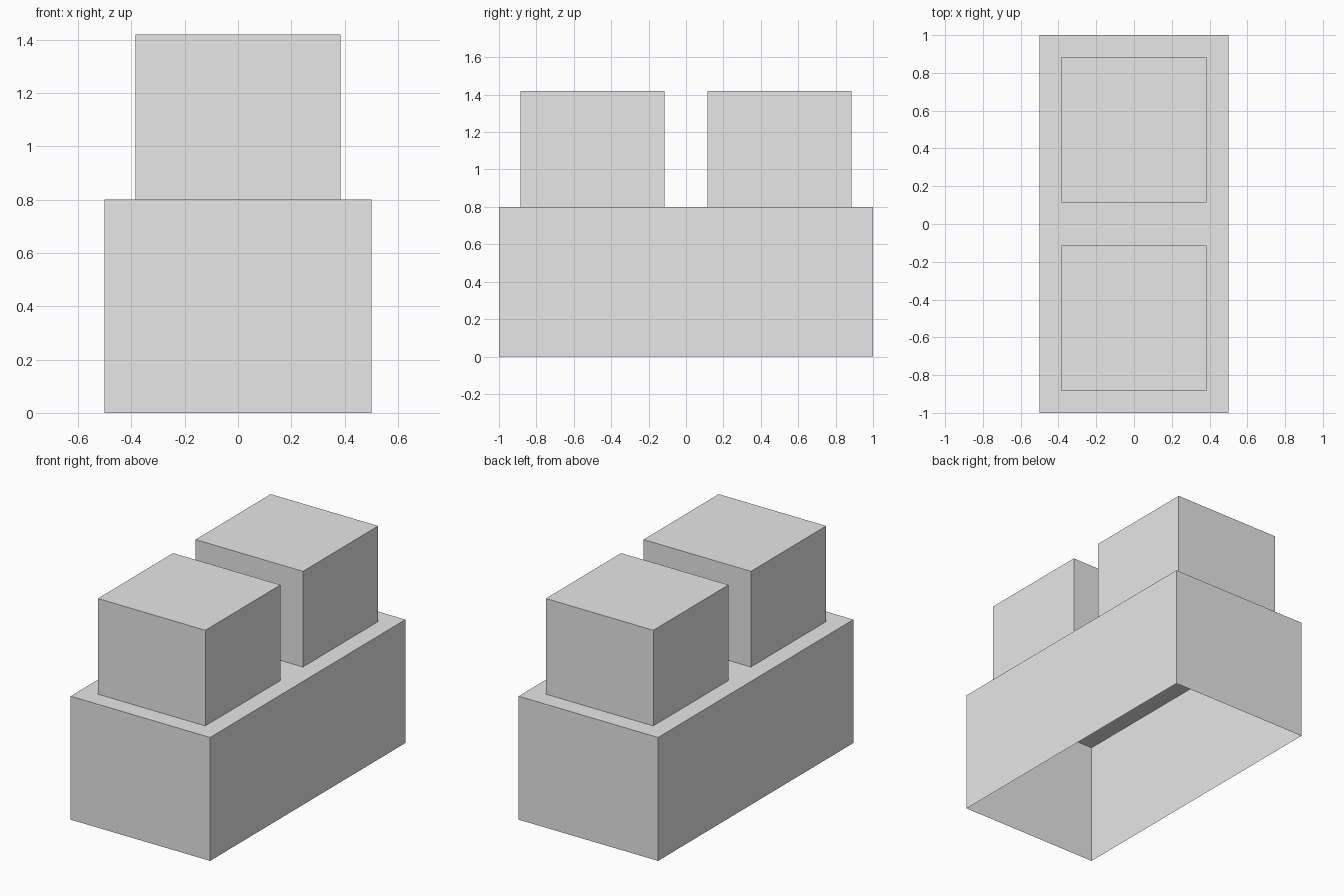
import bpy
import bmesh
from mathutils import Vector

default_cube = bpy.data.objects.get("Cube")
if default_cube:
    bpy.data.objects.remove(default_cube, do_unlink=True)

GREY = (0.8, 0.8, 0.8, 1.0)
grey = bpy.data.materials.new("light grey")
grey.use_nodes = True
grey.diffuse_color = GREY
grey.node_tree.nodes["Principled BSDF"].inputs["Base Color"].default_value = GREY


def open_box(name, size, centre_y, bottom):
    """Thin-walled box standing on bottom, with its underside left open."""
    bm = bmesh.new()
    bmesh.ops.create_cube(bm, size=1)
    bmesh.ops.scale(bm, vec=Vector(size), verts=bm.verts)
    bmesh.ops.translate(bm, vec=(0, 0, size[2] / 2), verts=bm.verts)
    underside = [f for f in bm.faces if f.normal.z < -0.5]
    bmesh.ops.delete(bm, geom=underside, context="FACES")
    mesh = bpy.data.meshes.new(name)
    bm.to_mesh(mesh)
    bm.free()
    mesh.materials.append(grey)
    obj = bpy.data.objects.new(name, mesh)
    obj.location = (0, centre_y, bottom)
    bpy.context.collection.objects.link(obj)


# Hollow body
BODY_HEIGHT = 0.8
open_box("brick_body", (1, 2, BODY_HEIGHT), 0, 0)

# Square studs on top
for name, side in (("front_stud", -1), ("back_stud", 1)):
    open_box(name, (0.77, 0.77, 0.62), side * 0.5, BODY_HEIGHT)
